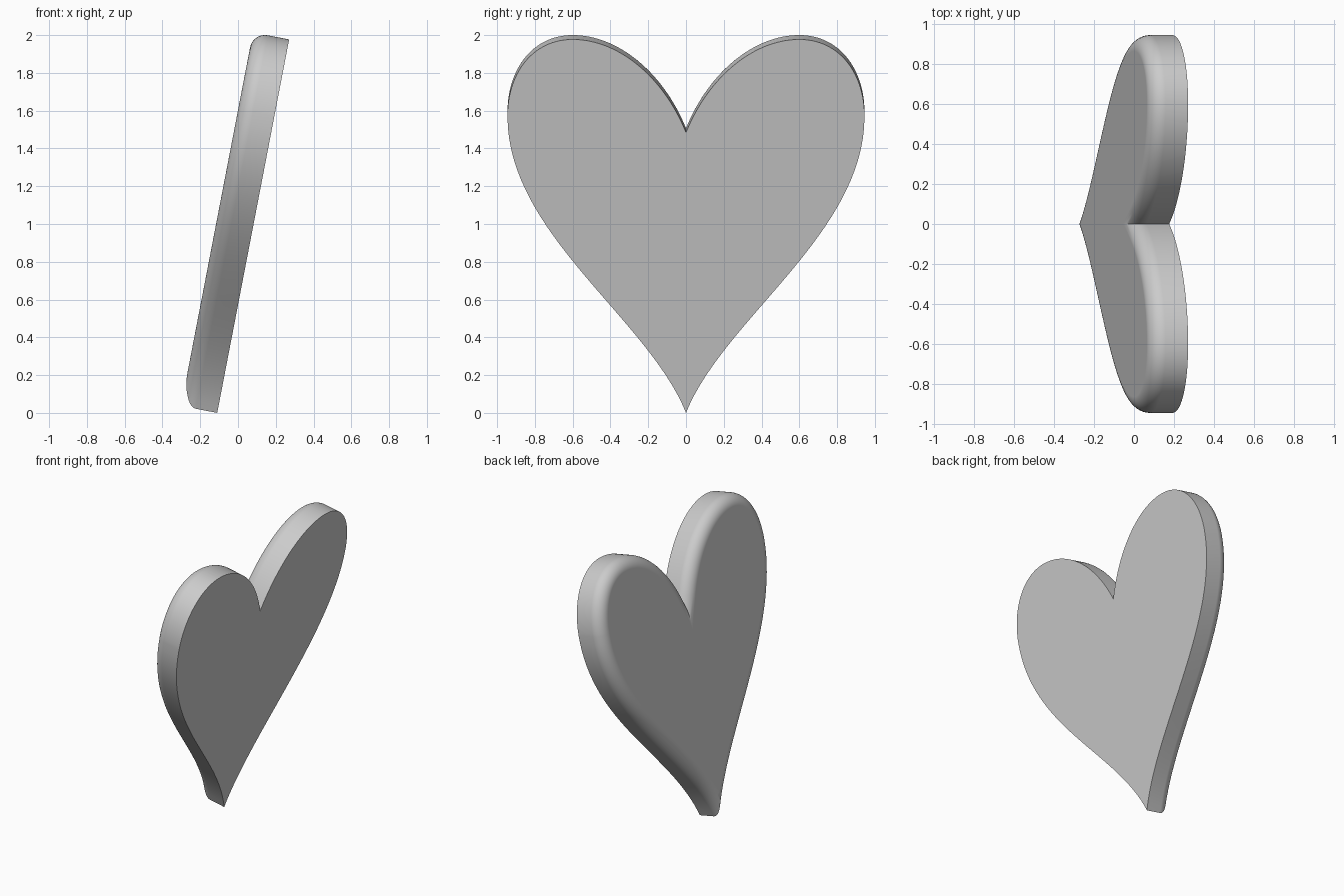
import bpy, bmesh, math
from mathutils import Vector
from mathutils.geometry import interpolate_bezier

cube = bpy.data.objects.get("Cube")
if cube:
    bpy.data.objects.remove(cube, do_unlink=True)

TILT = math.radians(10.9)
DEPTH, RADIUS, STEPS = 0.195, 0.08, 10

# Half of the heart outline, from the lower tip round the lobe to the notch
SPANS = [((0, 0), (0.2, 0.5), (0.945, 0.95), (0.945, 1.57)),
         ((0.945, 1.57), (0.945, 1.8), (0.81, 1.977), (0.6, 1.977)),
         ((0.6, 1.977), (0.36, 1.977), (0.12, 1.78), (0, 1.485))]
half = []
for span in SPANS:
    ctrl = [Vector((y, z / math.cos(TILT), 0)) for y, z in span]
    half += interpolate_bezier(*ctrl, 33)[:-1]
half.append(ctrl[-1])


def inset_outline(dist):
    """Closed heart outline moved inwards by dist, mitred at tip and notch."""
    moved = []
    for i, p in enumerate(half):
        t = (half[min(i + 1, len(half) - 1)] - half[max(i - 1, 0)]).normalized()
        moved.append(p + Vector((-t.y, t.x, 0)) * dist)
    k = next(i for i, p in enumerate(moved) if p.x > 1e-6)
    a, b = moved[k - 1], moved[k]
    tip = a.lerp(b, -a.x / (b.x - a.x))
    moved[:k] = [tip.copy() for _ in range(k)]
    t = (half[-1] - half[-2]).normalized()
    moved[-1] = half[-1] - Vector((0, dist / abs(t.x), 0))
    return moved + [Vector((-p.x, p.y, 0)) for p in moved[-2:0:-1]]


# Flat back, straight wall, then a rounded rim to the front
levels = [(0, 0)]
for i in range(STEPS + 1):
    a = math.pi / 2 * i / STEPS
    levels.append((DEPTH - RADIUS + RADIUS * math.sin(a), RADIUS * (1 - math.cos(a))))

up = Vector((math.sin(TILT), 0, math.cos(TILT)))
out = Vector((-math.cos(TILT), 0, math.sin(TILT)))
base = Vector((-0.11, 0, 0))
bm = bmesh.new()
rings = [[bm.verts.new(base + up * p.y + out * d + Vector((0, p.x, 0)))
          for p in inset_outline(s)] for d, s in levels]
n = len(rings[0])
for low, high in zip(rings, rings[1:]):
    for i in range(n):
        j = (i + 1) % n
        bm.faces.new((low[i], low[j], high[j], high[i]))
bm.faces.new(rings[0])
bm.faces.new(rings[-1])
bmesh.ops.remove_doubles(bm, verts=bm.verts, dist=1e-5)
bmesh.ops.recalc_face_normals(bm, faces=bm.faces)

mesh = bpy.data.meshes.new("heart")
bm.to_mesh(mesh)
bm.free()
heart = bpy.data.objects.new("heart", mesh)
bpy.context.collection.objects.link(heart)

# Plain grey
grey = bpy.data.materials.new("light_grey")
grey.use_nodes = True
colour = (0.6, 0.6, 0.6, 1)
grey.diffuse_color = colour
grey.node_tree.nodes["Principled BSDF"].inputs["Base Color"].default_value = colour
mesh.materials.append(grey)

# Smooth rim, sharp back edge, flat faces kept flat
bpy.ops.object.select_all(action='DESELECT')
heart.select_set(True)
bpy.context.view_layer.objects.active = heart
bpy.ops.object.shade_smooth_by_angle(angle=math.radians(40))
weighted = heart.modifiers.new("flat_faces", 'WEIGHTED_NORMAL')
weighted.keep_sharp = True
